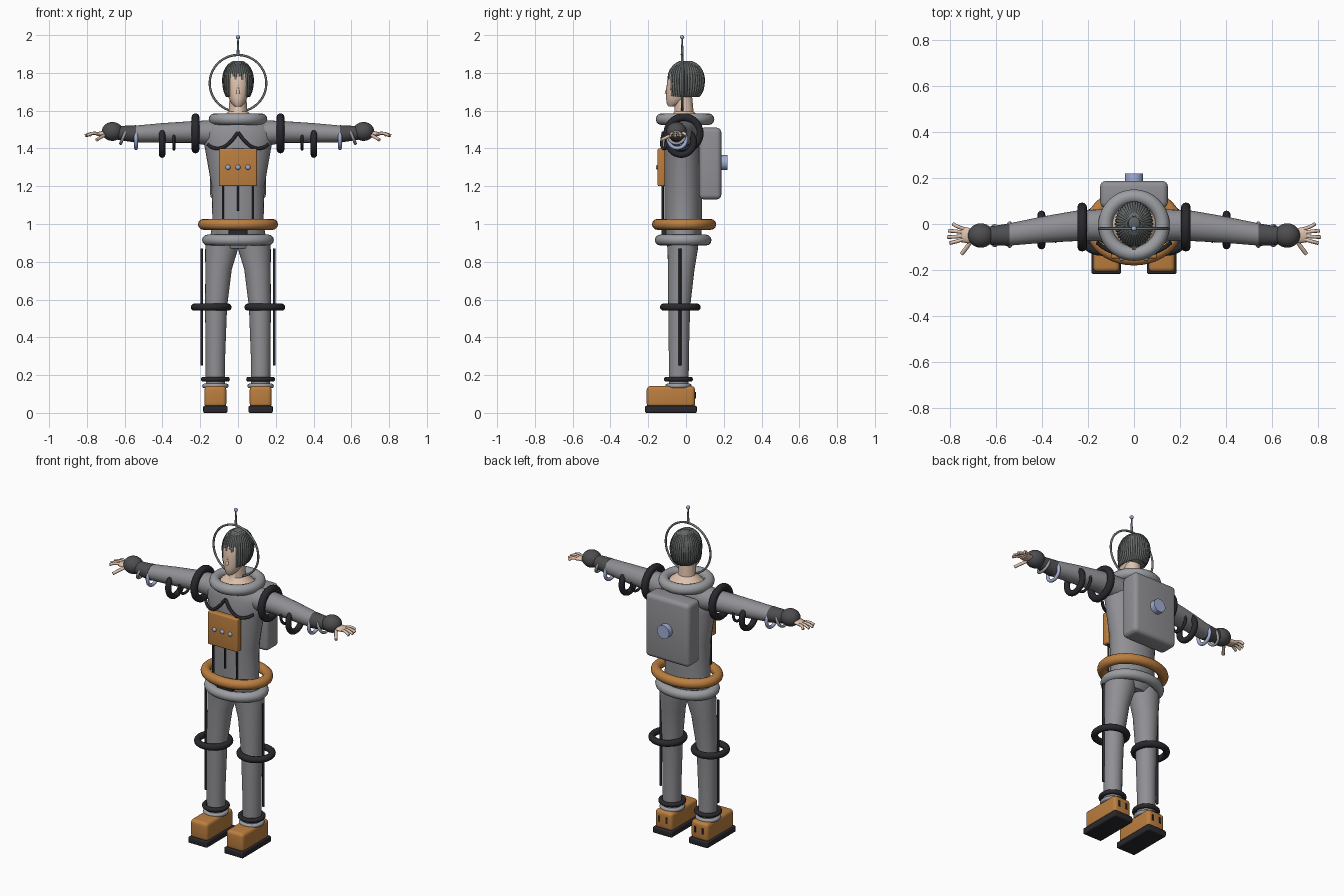
import bpy, bmesh
from math import sin, cos, pi, radians
from mathutils import Vector, Matrix

if "Cube" in bpy.data.objects:
    bpy.data.objects.remove(bpy.data.objects["Cube"])


def material(name, *rgb):
    m = bpy.data.materials.new(name)
    m.use_nodes = True
    m.diffuse_color = (*rgb, 1)
    m.node_tree.nodes["Principled BSDF"].inputs["Base Color"].default_value = (*rgb, 1)
    return m


SUIT = material("suit grey", .28, .28, .30)
PADDING = material("padding grey", .33, .34, .36)
ORANGE = material("orange", .50, .21, .05)
RUBBER = material("black rubber", .022, .022, .027)
GLOVE = material("dark grey", .075, .075, .08)
SKIN = material("skin", .74, .54, .42)
HAIR = material("hair grey", .13, .14, .14)
BLUE = material("pale blue metal", .36, .43, .65)
WIRE = material("wire grey", .16, .17, .17)


def finish(name, bm, mat):
    bmesh.ops.recalc_face_normals(bm, faces=bm.faces)
    me = bpy.data.meshes.new(name)
    bm.to_mesh(me)
    bm.free()
    me.materials.append(mat)
    ob = bpy.data.objects.new(name, me)
    bpy.context.collection.objects.link(ob)
    bpy.ops.object.select_all(action='DESELECT')
    ob.select_set(True)
    bpy.context.view_layer.objects.active = ob
    bpy.ops.object.shade_smooth_by_angle(angle=radians(40))
    return ob


def loft(name, sections, mat, axis='Z', n=28):
    """Skin ellipses given as (centre, half width, half depth)."""
    bm = bmesh.new()
    rings = []
    for c, a, b in sections:
        ring = []
        for i in range(n):
            u, v = a * cos(2 * pi * i / n), b * sin(2 * pi * i / n)
            offset = Vector((u, v, 0)) if axis == 'Z' else Vector((0, u, v))
            ring.append(bm.verts.new(Vector(c) + offset))
        rings.append(ring)
    for r, s in zip(rings, rings[1:]):
        for i in range(n):
            bm.faces.new((r[i], r[(i + 1) % n], s[(i + 1) % n], s[i]))
    bm.faces.new(rings[0])
    bm.faces.new(rings[-1])
    return finish(name, bm, mat)


def torus(name, c, outer, minor, mat, axis='Z', depth=None, tilt=0):
    """Ring with the given outer radius; depth is the outer radius along y."""
    bm = bmesh.new()
    n, k, major = 40, 12, outer - minor
    squash = ((depth or outer) - minor) / major
    turn = {'Z': Matrix(), 'X': Matrix.Rotation(pi / 2 + tilt, 4, 'Y'),
            'Y': Matrix.Rotation(pi / 2, 4, 'X')}[axis]
    grid = []
    for i in range(n):
        a = 2 * pi * i / n
        row = []
        for j in range(k):
            b = 2 * pi * j / k
            r = minor * cos(b)
            p = Vector(((major + r) * cos(a), (major * squash + r) * sin(a), minor * sin(b)))
            row.append(bm.verts.new(turn @ p + Vector(c)))
        grid.append(row)
    for i in range(n):
        for j in range(k):
            g, h, m = grid[i], grid[(i + 1) % n], (j + 1) % k
            bm.faces.new((g[j], h[j], h[m], g[m]))
    return finish(name, bm, mat)


def box(name, lo, hi, mat, bevel=0.0):
    lo, hi = Vector(lo), Vector(hi)
    bm = bmesh.new()
    bmesh.ops.create_cube(bm, size=1)
    for v in bm.verts:
        v.co = (lo + hi) / 2 + v.co * (hi - lo)
    if bevel:
        bmesh.ops.bevel(bm, geom=bm.edges[:], offset=bevel, segments=4, profile=.5, affect='EDGES')
    return finish(name, bm, mat)


def ball(name, c, r, mat):
    bm = bmesh.new()
    bmesh.ops.create_uvsphere(bm, u_segments=28, v_segments=16, radius=1)
    for v in bm.verts:
        v.co = Vector(c) + v.co * Vector(r)
    return finish(name, bm, mat)


def tubes(name, paths, radius, mat, smooth=True):
    cu = bpy.data.curves.new(name, 'CURVE')
    cu.dimensions = '3D'
    cu.bevel_depth, cu.bevel_resolution, cu.use_fill_caps = radius, 2, True
    cu.resolution_u = 6
    for path in paths:
        sp = cu.splines.new('BEZIER')
        sp.bezier_points.add(len(path) - 1)
        for bp, p in zip(sp.bezier_points, path):
            bp.co = p
            bp.handle_left_type = bp.handle_right_type = 'AUTO' if smooth else 'VECTOR'
    cu.materials.append(mat)
    ob = bpy.data.objects.new(name, cu)
    bpy.context.collection.objects.link(ob)
    return ob


# Torso, neck and head
loft("torso", [((0, -.02, .87), .10, .07), ((0, -.015, .92), .15, .095), ((0, -.015, 1.0), .135, .10),
               ((0, -.015, 1.2), .14, .10), ((0, -.015, 1.4), .175, .102), ((0, -.015, 1.48), .19, .098),
               ((0, -.012, 1.53), .165, .085), ((0, -.01, 1.56), .10, .07)], SUIT)
loft("neck", [((0, -.005, 1.53), .115, .115), ((0, -.005, 1.565), .09, .08),
              ((0, -.01, 1.595), .05, .05), ((0, -.015, 1.70), .042, .045)], SKIN)
loft("face", [((0, -.075, 1.622), .016, .018), ((0, -.062, 1.638), .034, .04), ((0, -.045, 1.665), .048, .061),
              ((0, -.03, 1.70), .060, .074), ((0, -.022, 1.75), .068, .079),
              ((0, -.015, 1.80), .066, .076), ((0, -.01, 1.84), .04, .05)], SKIN)
loft("nose", [((0, -.10, 1.69), .011, .014), ((0, -.098, 1.705), .008, .010), ((0, -.094, 1.745), .004, .006)],
     SKIN, n=12)

# Hair: a cap and hanging strands, short over the face
ball("hair_cap", (0, .012, 1.768), (.078, .082, .096), HAIR)
strands = []
for i in range(40):
    a = 2 * pi * i / 40
    front = max(0, -sin(a))
    end = 150 if front < .85 else 72 + 8 * (i % 3)
    path = []
    for j in range(7):
        t = radians(18 + (end - 18) * j / 6)
        flare = sin(t) if t < pi / 2 else 1 - .3 * ((t - pi / 2) / 1.05) ** 2 * (1 - front)
        path.append((.077 * flare * cos(a), .093 * flare * sin(a), 1.762 + .1 * cos(t)))
    strands.append(path)
tubes("hair_strands", strands, .007, HAIR)

# Helmet hoop and antenna
torus("helmet_hoop", (0, -.02, 1.745), .156, .006, WIRE, 'Y')
loft("antenna", [((0, -.02, 1.895), .008, .008), ((0, -.02, 1.99), .003, .003)], WIRE, n=12)
ball("antenna_tip", (0, -.02, 1.989), (.011,) * 3, BLUE)

# Padded rings around the body
torus("collar", (0, -.005, 1.555), .155, .031, PADDING)
torus("waist_ring", (0, -.01, .998), .212, .029, ORANGE, depth=.17)
torus("hip_ring", (0, -.015, .915), .19, .029, PADDING, depth=.15)
box("belt_buckle", (-.05, -.13, .94), (.05, -.10, .975), RUBBER, .004)

# Chest control box with buttons and hoses
box("chest_box", (-.1, -.15, 1.2), (.1, -.11, 1.4), ORANGE, .008)
for x in (-.053, 0, .053):
    ball("chest_button", (x, -.15, 1.3), (.013, .010, .013), BLUE)
tubes("chest_rods", [[(x, -.123, 1.22), (x, -.123, z)] for x, z in ((-.08, 1.02), (0, 1.07), (.08, 1.02))],
      .006, RUBBER, False)
tubes("chest_hoses", [[(s * .16, -.08, 1.42), (s * .135, -.10, 1.405), (s * .09, -.122, 1.402),
                       (s * .045, -.128, 1.43), (0, -.12, 1.485)] for s in (-1, 1)], .009, RUBBER)

# Backpack
box("backpack", (-.147, .07, 1.13), (.147, .187, 1.51), SUIT, .025)
bm = bmesh.new()
bmesh.ops.create_cone(bm, cap_ends=True, segments=32, radius1=.04, radius2=.04, depth=.05,
                      matrix=Matrix.Translation((0, .195, 1.325)) @ Matrix.Rotation(pi / 2, 4, 'X'))
finish("backpack_valve", bm, BLUE)

for s, side in ((1, "left_"), (-1, "right_")):
    # Arm, glove and hand
    loft(side + "arm", [((s * .12, -.005, 1.48), .07, .07), ((s * .25, -.008, 1.487), .066, .057),
                        ((s * .4, -.025, 1.482), .057, .052), ((s * .545, -.046, 1.477), .048, .044)], SUIT, 'X')
    loft(side + "cuff", [((s * .54, -.046, 1.477), .049, .046), ((s * .60, -.05, 1.48), .043, .04),
                         ((s * .66, -.05, 1.485), .035, .035)], GLOVE, 'X')
    ball(side + "glove", (s * .665, -.05, 1.49), (.056, .053, .05), GLOVE)
    loft(side + "palm", [((s * .69, -.05, 1.48), .022, .016), ((s * .72, -.05, 1.478), .034, .014),
                         ((s * .75, -.045, 1.475), .034, .010)], SKIN, 'X', 16)
    fingers = [[(s * .735, -.045 + d * .5, 1.477), (s * .77, -.045 + d * .8, 1.48), (s * tip, -.045 + d, 1.468)]
               for d, tip in ((.045, .785), (.016, .805), (-.012, .81), (-.038, .80))]
    tubes(side + "fingers", fingers, .008, SKIN)
    tubes(side + "thumb", [[(s * .705, -.07, 1.472), (s * .725, -.10, 1.46), (s * .748, -.13, 1.445)]], .009, SKIN)

    # Rings on the arm
    torus(side + "shoulder_ring", (s * .225, -.013, 1.48), .106, .021, RUBBER, 'X')
    torus(side + "upper_arm_ring", (s * .34, -.02, 1.45), .062, .008, RUBBER, 'X')
    torus(side + "elbow_ring", (s * .402, -.026, 1.434), .084, .017, RUBBER, 'X')
    torus(side + "forearm_ring", (s * .54, -.046, 1.45), .058, .010, BLUE, 'X')
    torus(side + "wrist_ring", (s * .605, -.05, 1.465), .05, .008, PADDING, 'X', tilt=-s * .4)

    # Leg with its rings and side rod
    loft(side + "leg", [((s * .08, -.018, .93), .088, .085), ((s * .088, -.018, .86), .086, .08),
                        ((s * .103, -.025, .76), .070, .07), ((s * .116, -.036, .56), .058, .058),
                        ((s * .12, -.038, .3), .052, .053), ((s * .12, -.038, .12), .05, .052)], SUIT)
    torus(side + "knee_ring", (s * .142, -.03, .56), .108, .019, RUBBER)
    torus(side + "ankle_ring", (s * .12, -.04, .178), .077, .013, RUBBER)
    torus(side + "ankle_cuff", (s * .12, -.04, .143), .07, .012, PADDING)
    tubes(side + "leg_rod", [[(s * .192, -.032, .25), (s * .192, -.032, .87)]], .007, RUBBER, False)

    # Boot, sole and heel clasps
    box(side + "boot", (s * .12 - .058, -.208, .03), (s * .12 + .058, .048, .142), ORANGE, .02)
    box(side + "sole", (s * .12 - .064, -.217, 0), (s * .12 + .064, .057, .038), RUBBER, .008)
    for x in (-.025, .025):
        box(side + "heel_clasp", (s * .12 + x - .006, .044, .075), (s * .12 + x + .006, .052, .11), RUBBER)
